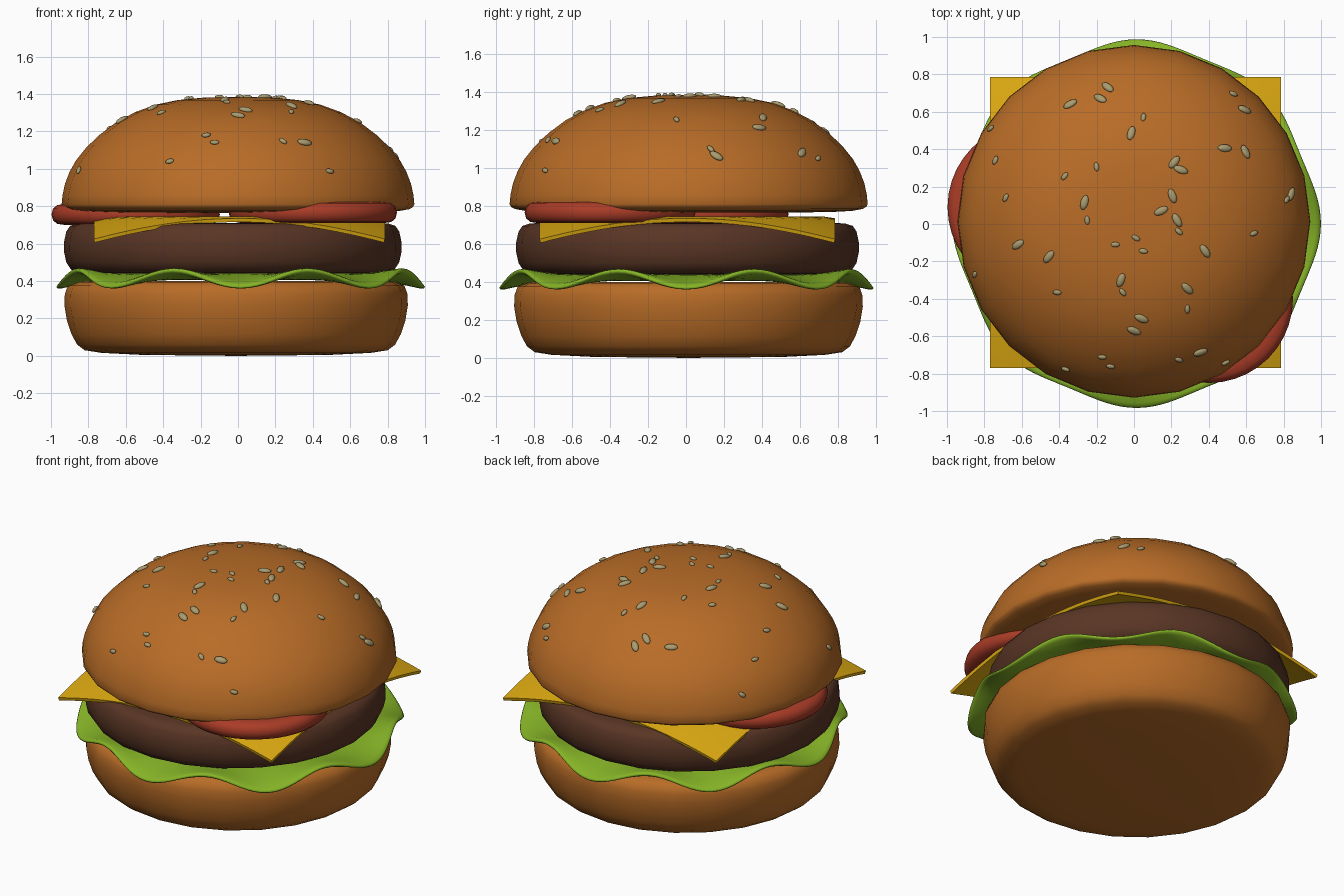
import bpy, bmesh, math
from mathutils import Vector, Matrix

if "Cube" in bpy.data.objects:
    bpy.data.objects.remove(bpy.data.objects["Cube"])


def material(name, r, g, b):
    m = bpy.data.materials.new(name)
    m.diffuse_color = (r, g, b, 1)
    m.use_nodes = True
    m.node_tree.nodes["Principled BSDF"].inputs["Base Color"].default_value = m.diffuse_color
    return m


BUN = material("toasted bun", 0.48, 0.15, 0.02)
PATTY = material("grilled meat", 0.10, 0.036, 0.018)
LETTUCE = material("lettuce green", 0.24, 0.46, 0.02)
CHEESE = material("cheese yellow", 0.72, 0.40, 0.006)
TOMATO = material("tomato red", 0.40, 0.045, 0.02)
SEED = material("sesame", 0.40, 0.33, 0.16)


def finish(name, bm, mat):
    bmesh.ops.recalc_face_normals(bm, faces=bm.faces)
    me = bpy.data.meshes.new(name)
    bm.to_mesh(me)
    bm.free()
    me.materials.append(mat)
    me.shade_smooth()
    ob = bpy.data.objects.new(name, me)
    bpy.context.collection.objects.link(ob)
    return ob


def lathe(name, profile, mat, centre=(0, 0), segs=24, warp=None):
    """Revolve (radius, height) points; first and last lie on the axis."""
    bm = bmesh.new()
    rings = []
    for r, z in profile:
        if r == 0:
            v = bm.verts.new((centre[0], centre[1], z))
            rings.append([v] * segs)
            continue
        ring = []
        for i in range(segs):
            a = 2 * math.pi * i / segs
            rr, zz = warp(r, z, a) if warp else (r, z)
            ring.append(bm.verts.new((centre[0] + rr * math.cos(a),
                                      centre[1] + rr * math.sin(a), zz)))
        rings.append(ring)
    for lo, hi in zip(rings, rings[1:]):
        for i in range(segs):
            j = (i + 1) % segs
            corners = list(dict.fromkeys((lo[i], lo[j], hi[j], hi[i])))
            bm.faces.new(corners)
    return finish(name, bm, mat)


# bottom bun
lathe("bottom_bun", [(0, 0), (0.5, 0.005), (0.72, 0.016), (0.81, 0.03), (0.85, 0.06),
                     (0.88, 0.115), (0.905, 0.19), (0.918, 0.27), (0.916, 0.33),
                     (0.90, 0.375), (0.86, 0.395), (0.78, 0.40), (0, 0.40)],
      BUN, (-0.01, 0.013))


# lettuce leaf with eight waves round the rim
def ruffle(r, z, a):
    t = max(0, (r - 0.7) / 0.268) ** 1.5
    c = math.cos(8 * a)
    return r * (1 + 0.018 * t * c), z - t * (0.01 + 0.045 * c)


lathe("lettuce", [(0, 0.405), (0.7, 0.405), (0.77, 0.405), (0.83, 0.405), (0.89, 0.406),
                  (0.945, 0.408), (0.962, 0.414), (0.968, 0.423), (0.962, 0.432),
                  (0.945, 0.438), (0.89, 0.44), (0.83, 0.44), (0.77, 0.44),
                  (0.7, 0.44), (0, 0.44)],
      LETTUCE, (0.014, 0.002), 144, ruffle)

# meat patty
lathe("patty", [(0, 0.44), (0.75, 0.44), (0.82, 0.444), (0.865, 0.462), (0.89, 0.50),
                (0.903, 0.56), (0.902, 0.61), (0.89, 0.665), (0.87, 0.695),
                (0.83, 0.708), (0.75, 0.711), (0, 0.711)],
      PATTY, (-0.028, 0.008))

# cheese square with drooping corners
bm = bmesh.new()
bmesh.ops.create_grid(bm, x_segments=24, y_segments=24, size=0.778)
for v in bm.verts:
    r = v.co.xy.length
    v.co.z = 0.745 - 0.37 * max(0, r - 0.74) ** 1.1
    v.co.x += 0.007
    v.co.y += 0.007
cheese = finish("cheese", bm, CHEESE)
if cheese.data.polygons[0].normal.z < 0:
    cheese.data.flip_normals()
mod = cheese.modifiers.new("thickness", 'SOLIDIFY')
mod.thickness = 0.02
mod.offset = -1
bpy.context.view_layer.objects.active = cheese
cheese.select_set(True)
bpy.ops.object.modifier_apply(modifier=mod.name)
bpy.ops.object.shade_smooth_by_angle(angle=math.radians(35))

# tomato slices
for name, cx, cy, z in (("tomato_front", 0.40, -0.40, 0.71),
                        ("tomato_left", -0.547, 0.09, 0.70)):
    lathe(name, [(0, z), (0.38, z), (0.42, z + 0.006), (0.442, z + 0.025),
                 (0.45, z + 0.056), (0.442, z + 0.087), (0.42, z + 0.106),
                 (0.38, z + 0.112), (0, z + 0.112)],
          TOMATO, (cx, cy), 40)

# top bun
DOME = [(0.943, 0.81), (0.938, 0.86), (0.925, 0.92), (0.90, 0.985), (0.865, 1.047),
        (0.81, 1.115), (0.74, 1.182), (0.65, 1.25), (0.55, 1.303), (0.44, 1.343),
        (0.32, 1.368), (0.18, 1.381), (0, 1.385)]
BUN_Y = 0.014
lathe("top_bun", [(0, 0.765), (0.5, 0.765), (0.75, 0.768), (0.86, 0.774),
                  (0.915, 0.784), (0.935, 0.795)] + DOME, BUN, (0, BUN_Y))

# sesame seeds: x, y, turn in degrees
LARGE = [(-.14, .73, -45), (-.18, .67, -35), (-.34, .64, 30), (.485, .405, 0),
         (.595, .385, -65), (.215, .33, 50), (-.015, .485, 75), (-.265, .115, 75),
         (.145, .07, 25), (.23, .02, -60), (-.62, -.11, 30), (-.455, -.175, 50),
         (.38, -.145, -55), (-.07, -.30, 70), (.285, -.345, -45), (0, -.57, -25),
         (.355, -.685, 15), (.04, -.505, -25), (.59, .61, -10), (.25, .29, -20),
         (.84, .16, 60), (.205, .15, -70)]
SMALL = [(.05, .57, 80), (.53, .695, -15), (-.2, .305, -80), (-.37, .255, 50),
         (-.74, .34, 70), (-.685, .14, 60), (-.765, .51, 20), (-.25, .02, -85),
         (.24, -.04, -40), (-.1, -.11, 0), (.05, -.145, -10), (.01, -.075, -30),
         (.64, -.05, 20), (-.85, -.27, 50), (-.41, -.365, 0), (-.06, -.365, -50),
         (.285, -.455, 90), (-.17, -.71, 0), (-.125, -.76, -10), (-.365, -.775, -10),
         (.24, -.725, -30), (.49, -.74, 20), (.815, .13, 45)]


def on_dome(x, y):
    """Point and outward normal on the top bun above (x, y)."""
    d = Vector((x, y - BUN_Y))
    r = d.length
    for (r0, z0), (r1, z1) in zip(DOME, DOME[1:]):
        if r1 <= r <= r0:
            break
    z = z0 + (z1 - z0) * (r0 - r) / (r0 - r1)
    out = d.normalized() * (z1 - z0)
    return Vector((x, y, z)), Vector((out.x, out.y, r0 - r1)).normalized()


bm = bmesh.new()
for seeds, size in ((LARGE, (0.041, 0.021, 0.014)), (SMALL, (0.025, 0.014, 0.011))):
    for x, y, turn in seeds:
        p, n = on_dome(x, y)
        tilt = Vector((0, 0, 1)).rotation_difference(n).to_matrix().to_4x4()
        m = (Matrix.Translation(p + n * 0.003) @ tilt
             @ Matrix.Rotation(math.radians(turn), 4, 'Z') @ Matrix.Diagonal((*size, 1)))
        bmesh.ops.create_icosphere(bm, subdivisions=2, radius=1, matrix=m)
finish("sesame_seeds", bm, SEED)
